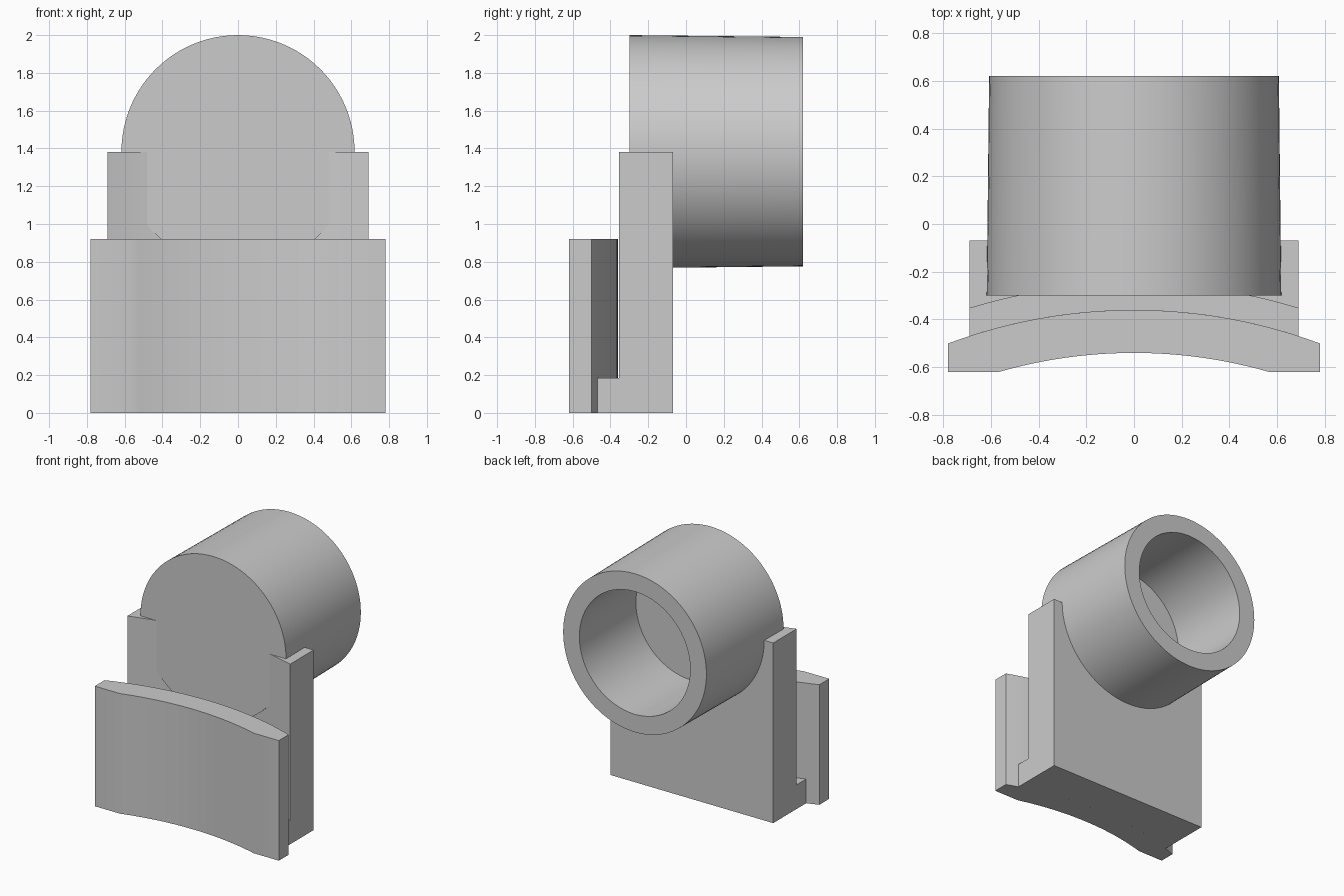
import bpy, bmesh, math
from mathutils import Vector, Matrix

cube = bpy.data.objects.get("Cube")
if cube:
    bpy.data.objects.remove(cube, do_unlink=True)

grey = bpy.data.materials.new("plain_grey")
grey.use_nodes = True
grey.diffuse_color = (0.6, 0.6, 0.6, 1)
grey.node_tree.nodes["Principled BSDF"].inputs["Base Color"].default_value = (0.6, 0.6, 0.6, 1)

ARC_Y = -2.59                       # common centre of all curved faces
R_FRONT, R_BACK, R_PLATE = 2.05, 2.23, 2.34
STEPS = 24


def arc(radius, half_width):
    """Points of a shallow arc, from -x to +x."""
    a = math.asin(half_width / radius)
    angles = [a * (2 * i / STEPS - 1) for i in range(STEPS + 1)]
    return [(radius * math.sin(t), ARC_Y + radius * math.cos(t)) for t in angles]


def finish(name, bm):
    bmesh.ops.recalc_face_normals(bm, faces=bm.faces)
    mesh = bpy.data.meshes.new(name)
    bm.to_mesh(mesh)
    bm.free()
    mesh.materials.append(grey)
    obj = bpy.data.objects.new(name, mesh)
    bpy.context.collection.objects.link(obj)
    bpy.ops.object.select_all(action="DESELECT")
    obj.select_set(True)
    bpy.context.view_layer.objects.active = obj
    bpy.ops.object.shade_smooth_by_angle(angle=math.radians(30))
    return obj


def prism(name, outline, height):
    """Extrude a plan outline upward from the ground."""
    bm = bmesh.new()
    face = bm.faces.new([bm.verts.new((x, y, 0)) for x, y in outline])
    top = bmesh.ops.extrude_face_region(bm, geom=[face])["geom"]
    bmesh.ops.translate(bm, vec=(0, 0, height),
                        verts=[v for v in top if isinstance(v, bmesh.types.BMVert)])
    return finish(name, bm)


# Curved front clip with flattened ends
FRONT_Y, CLIP_X = -0.62, 0.78
flat_x = math.sqrt(R_FRONT ** 2 - (FRONT_Y - ARC_Y) ** 2)
prism("front_clip",
      [(-CLIP_X, FRONT_Y)] + arc(R_FRONT, flat_x) + [(CLIP_X, FRONT_Y)]
      + arc(R_BACK, CLIP_X)[::-1], 0.92)

# Web joining clip and plate at the foot of the slot
PLATE_X = 0.69
prism("slot_floor", arc(R_BACK, PLATE_X) + arc(R_PLATE, PLATE_X)[::-1], 0.185)

# Back plate with a concave front
prism("back_plate", arc(R_PLATE, PLATE_X) + [(PLATE_X, -0.07), (-PLATE_X, -0.07)], 1.38)

# Round cup lying on its side, open at the back
profile = [(-0.30, 0), (-0.30, 0.617), (0.62, 0.607),
           (0.62, 0.47), (-0.065, 0.47), (-0.065, 0)]
bm = bmesh.new()
verts = [bm.verts.new((0, y, r)) for y, r in profile]
edges = [bm.edges.new(pair) for pair in zip(verts, verts[1:])]
bmesh.ops.spin(bm, geom=verts + edges, cent=(0, 0, 0), axis=(0, 1, 0),
               angle=math.tau, steps=96, use_merge=True)
bmesh.ops.remove_doubles(bm, verts=bm.verts, dist=0.0005)
bmesh.ops.transform(bm, matrix=Matrix.Translation(Vector((0, 0, 1.383))), verts=bm.verts)
finish("round_cup", bm)
